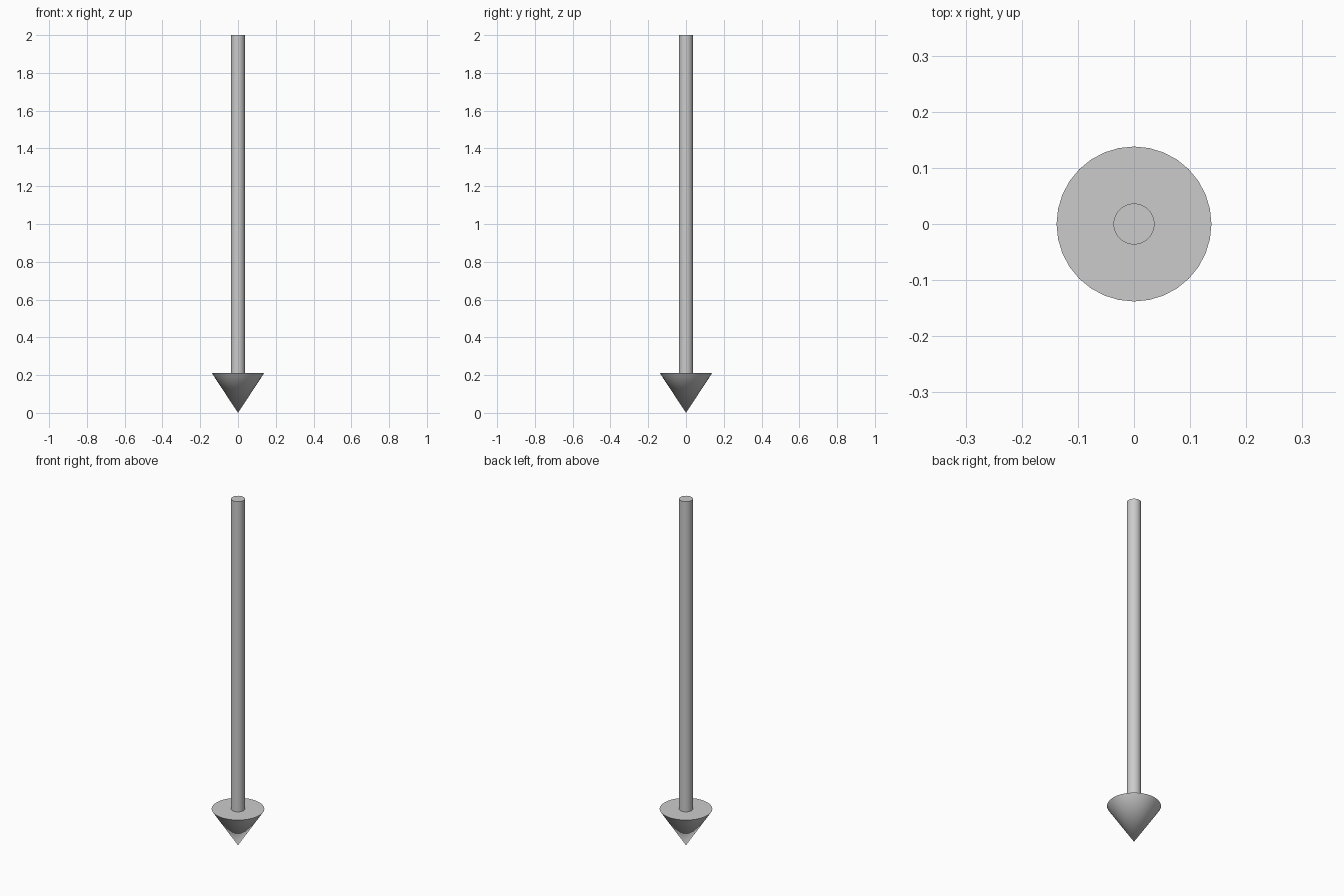
import bpy, math

if "Cube" in bpy.data.objects:
    bpy.data.objects.remove(bpy.data.objects["Cube"])

SIDES = 32
HEAD_H = 0.21


def cone(name, r_bottom, r_top, z0, z1, angle):
    bpy.ops.mesh.primitive_cone_add(vertices=SIDES, radius1=r_bottom, radius2=r_top,
                                    depth=z1 - z0, location=(0, 0, (z0 + z1) / 2))
    obj = bpy.context.object
    obj.name = name
    bpy.ops.object.shade_smooth_by_angle(angle=math.radians(angle))
    return obj


# Arrow head, tip resting on the ground
cone("arrow_head", 0, 0.138, 0, HEAD_H, 40)

# Straight shaft rising from the flat back of the head
cone("arrow_shaft", 0.0366, 0.0366, HEAD_H, 2.0, 40)
